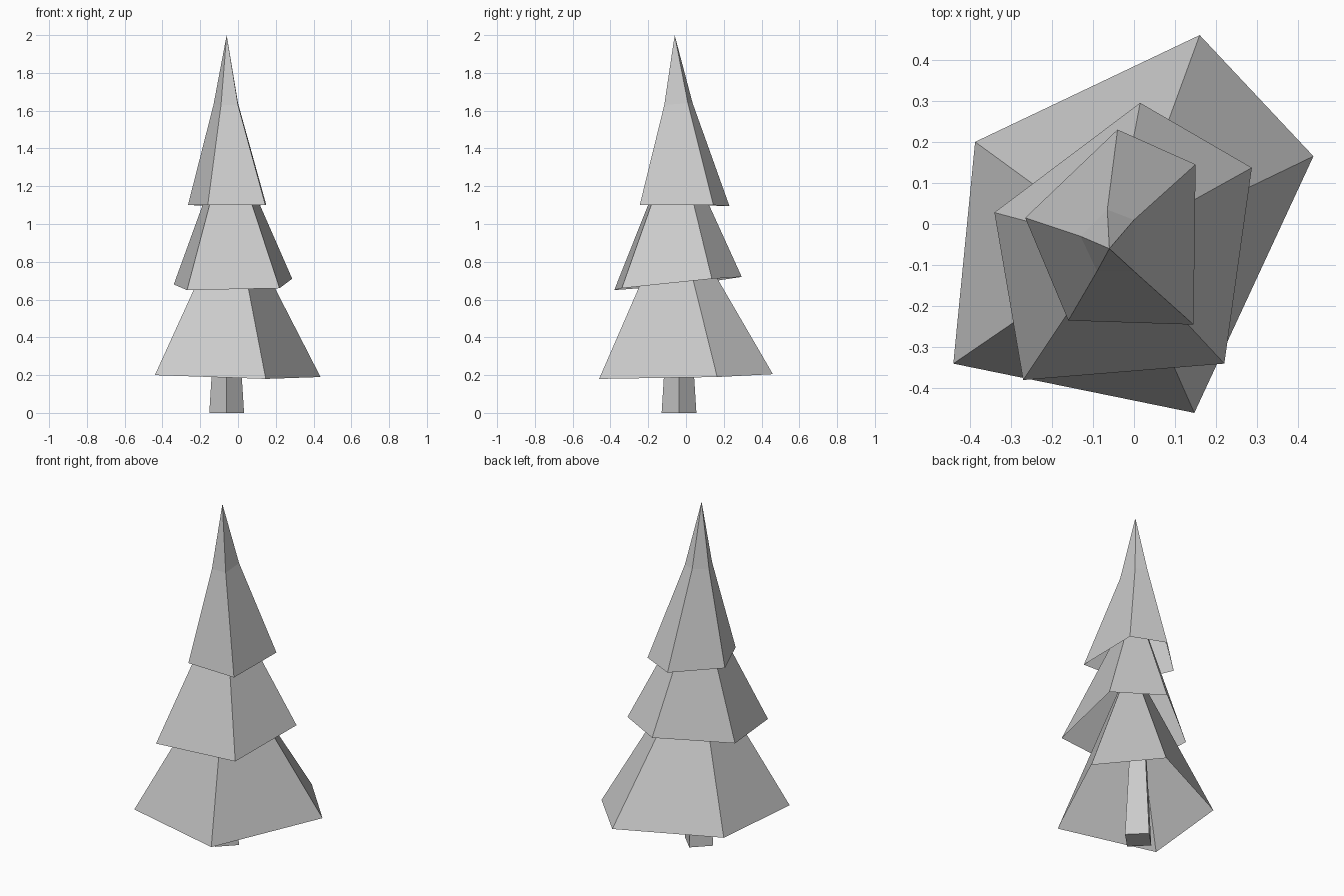
import bpy
import bmesh
from mathutils import Vector

default_cube = bpy.data.objects.get("Cube")
if default_cube:
    bpy.data.objects.remove(default_cube, do_unlink=True)


def make_material(name, colour):
    material = bpy.data.materials.new(name)
    material.use_nodes = True
    material.diffuse_color = colour
    material.node_tree.nodes["Principled BSDF"].inputs["Base Color"].default_value = colour
    return material


grey = make_material("plain_grey", (0.6, 0.6, 0.6, 1))


def loft(name, rings, apex=None, close_ends=False):
    """Join rings of corners with flat faces, optionally ending in a point."""
    bm = bmesh.new()
    loops = [[bm.verts.new(point) for point in ring] for ring in rings]
    count = len(loops[0])
    for lower, upper in zip(loops, loops[1:]):
        for i in range(count):
            j = (i + 1) % count
            bm.faces.new((lower[i], lower[j], upper[j], upper[i]))
    if apex:
        tip = bm.verts.new(apex)
        for i in range(count):
            bm.faces.new((loops[-1][i], loops[-1][(i + 1) % count], tip))
    if close_ends:
        bm.faces.new(loops[0][::-1])
        bm.faces.new(loops[-1])
    mesh = bpy.data.meshes.new(name)
    bm.to_mesh(mesh)
    bm.free()
    mesh.materials.append(grey)
    tree_part = bpy.data.objects.new(name, mesh)
    bpy.context.collection.objects.link(tree_part)
    return tree_part


def diamond(radius, z):
    centre = Vector((-0.06, -0.037, z))
    directions = ((0, -1, 0), (1, 0, 0), (0, 1, 0), (-1, 0, 0))
    return [centre + radius * Vector(direction) for direction in directions]


# Square tapering trunk, rising inside the hollow foliage
loft("trunk", [diamond(0.092, 0), diamond(0.045, 0.75)], close_ends=True)

# Wide lower foliage, open underneath
lower_rim = [(-0.44, -0.34, 0.2), (0.147, -0.46, 0.18), (0.437, 0.165, 0.19),
             (0.16, 0.46, 0.205), (-0.387, 0.2, 0.2)]
loft("lower_foliage", [lower_rim], apex=(-0.03, -0.06, 1.1))

# Tilted middle foliage
middle_rim = [(-0.27, -0.38, 0.65), (0.22, -0.34, 0.66), (0.287, 0.137, 0.71),
              (0.015, 0.295, 0.72), (-0.34, 0.028, 0.68)]
loft("middle_foliage", [middle_rim], apex=(-0.05, -0.05, 1.48))

# Top foliage, bending into a steeper tip
top_rim = [(-0.16, -0.235, 1.1), (0.145, -0.245, 1.1), (0.15, 0.145, 1.1),
           (-0.04, 0.23, 1.095), (-0.265, 0.015, 1.1)]
bend = [(-0.09, -0.115, 1.63), (0, -0.115, 1.63), (0, 0.01, 1.64),
        (-0.065, 0.035, 1.64), (-0.13, -0.03, 1.63)]
loft("top_foliage", [top_rim, bend], apex=(-0.06, -0.06, 2))
